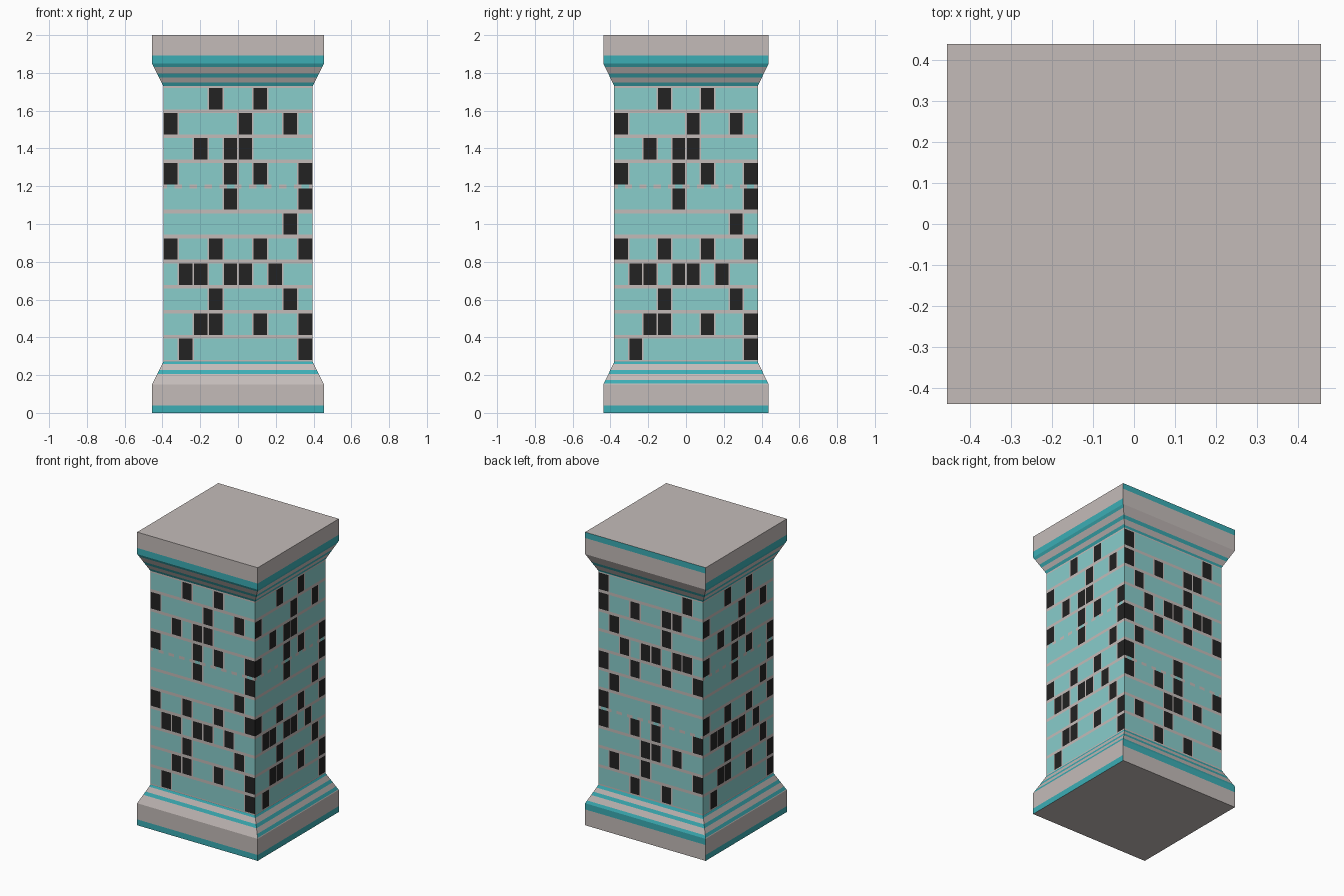
import bpy, bmesh

if "Cube" in bpy.data.objects:
    bpy.data.objects.remove(bpy.data.objects["Cube"])

# Flat colours
def material(name, rgb):
    m = bpy.data.materials.new(name)
    m.diffuse_color = (*rgb, 1)
    m.use_nodes = True
    m.node_tree.nodes["Principled BSDF"].inputs["Base Color"].default_value = m.diffuse_color
    return m

MATS = [material("stone grey", (0.55, 0.50, 0.485)),
        material("pale turquoise tile", (0.25, 0.61, 0.60)),
        material("deep turquoise stripe", (0.045, 0.42, 0.46)),
        material("black tile", (0.016, 0.016, 0.016))]
STONE, TILE, STRIPE, BLACK = range(4)

# Column of dark tiles in each course, bottom to top
DARK = ["19", "2369", "38", "12457", "0369", "8", "49", "0469", "245", "058", "36"]
COLS, ROWS = 10, len(DARK)
LOW, HIGH = 0.27, 1.73
PITCH = (HIGH - LOW) / ROWS
GROUT = 0.010           # half height of a bed joint
GAP = 0.055             # joint beside a tile, as a share of the tile pitch
# Half sizes (z, x, y) of the pillar outline
PROFILE = [(0, .455, .4375), (.15, .455, .4375), (LOW, .395, .38),
           (HIGH, .395, .38), (1.85, .455, .4375), (2, .455, .4375)]
# Painted bands on the base and capital
BANDS = [(0, .04), (.205, .226), (.258, .272), (1.73, 1.748), (1.775, 1.796), (1.832, 1.892)]
SIDE_BAND = (.155, .175)


def half_size(z):
    for (z0, x0, y0), (z1, x1, y1) in zip(PROFILE, PROFILE[1:]):
        if z <= z1 + 1e-6:
            t = (z - z0) / (z1 - z0)
            return x0 + t * (x1 - x0), y0 + t * (y1 - y0)


def colour(u, z, side):
    """Paint rule: u runs 0..1 left to right; the back is the front turned upside down."""
    if side == 2:
        u, z = 1 - u, 2 - z
    bands = BANDS + ([SIDE_BAND] if side in (1, 3) else [])
    if any(a < z < b for a, b in bands):
        return STRIPE
    if not LOW < z < HIGH:
        return STONE
    row, col = int((z - LOW) / PITCH), int(u * COLS)
    v, f = z - LOW - row * PITCH, u * COLS - col
    dark = str(col) in DARK[row]
    near_joint = f < .25 or f > .75
    if v < GROUT or v > PITCH - GROUT:
        faint = (row == 6 and v > PITCH / 2) or (row == 7 and v < PITCH / 2)
        return TILE if faint and not near_joint else STONE
    if f < GAP or f > 1 - GAP:
        other = col - 1 if f < GAP else col + 1
        beside = 0 <= other < COLS and str(other) in DARK[row]
        edge = not 0 <= other < COLS
        if edge:
            return BLACK if dark else TILE
        return STONE if dark or beside else TILE
    return BLACK if dark else TILE


def cuts(values):
    out = []
    for v in sorted(values):
        if not out or v - out[-1] > 1e-5:
            out.append(v)
    return out


# Grid lines shared by all four sides
US = cuts([(c + f) / COLS for c in range(COLS) for f in (0, GAP, .25, .75, 1 - GAP)] + [1])
marks = [p[0] for p in PROFILE] + [z for b in BANDS + [SIDE_BAND] for z in b]
marks += [LOW + r * PITCH + d for r in range(ROWS) for d in (GROUT, PITCH - GROUT, PITCH)]
ZS = cuts(marks + [2 - z for z in marks])


def point(side, u, z):
    hx, hy = half_size(z)
    s = 2 * u - 1
    return [(s * hx, -hy, z), (hx, s * hy, z), (-s * hx, hy, z), (-hx, -s * hy, z)][side]


def pillar_part(name, z_from, z_to):
    bm = bmesh.new()
    zs = [z for z in ZS if z_from - 1e-5 <= z <= z_to + 1e-5]
    for side in range(4):
        grid = [[bm.verts.new(point(side, u, z)) for u in US] for z in zs]
        for j in range(len(zs) - 1):
            for i in range(len(US) - 1):
                f = bm.faces.new((grid[j][i], grid[j][i + 1], grid[j + 1][i + 1], grid[j + 1][i]))
                f.material_index = colour((US[i] + US[i + 1]) / 2, (zs[j] + zs[j + 1]) / 2, side)
    # Flat stone lid at the very top or bottom
    for z, order in ((0, (3, 2, 1, 0)), (2, (0, 1, 2, 3))):
        if z_from <= z <= z_to:
            bm.faces.new([bm.verts.new(point(s, 0, z)) for s in order])
    bmesh.ops.remove_doubles(bm, verts=bm.verts, dist=1e-5)
    me = bpy.data.meshes.new(name)
    bm.to_mesh(me)
    bm.free()
    for m in MATS:
        me.materials.append(m)
    bpy.context.collection.objects.link(bpy.data.objects.new(name, me))


pillar_part("base", 0, LOW)
pillar_part("tiled_shaft", LOW, HIGH)
pillar_part("capital", HIGH, 2)
